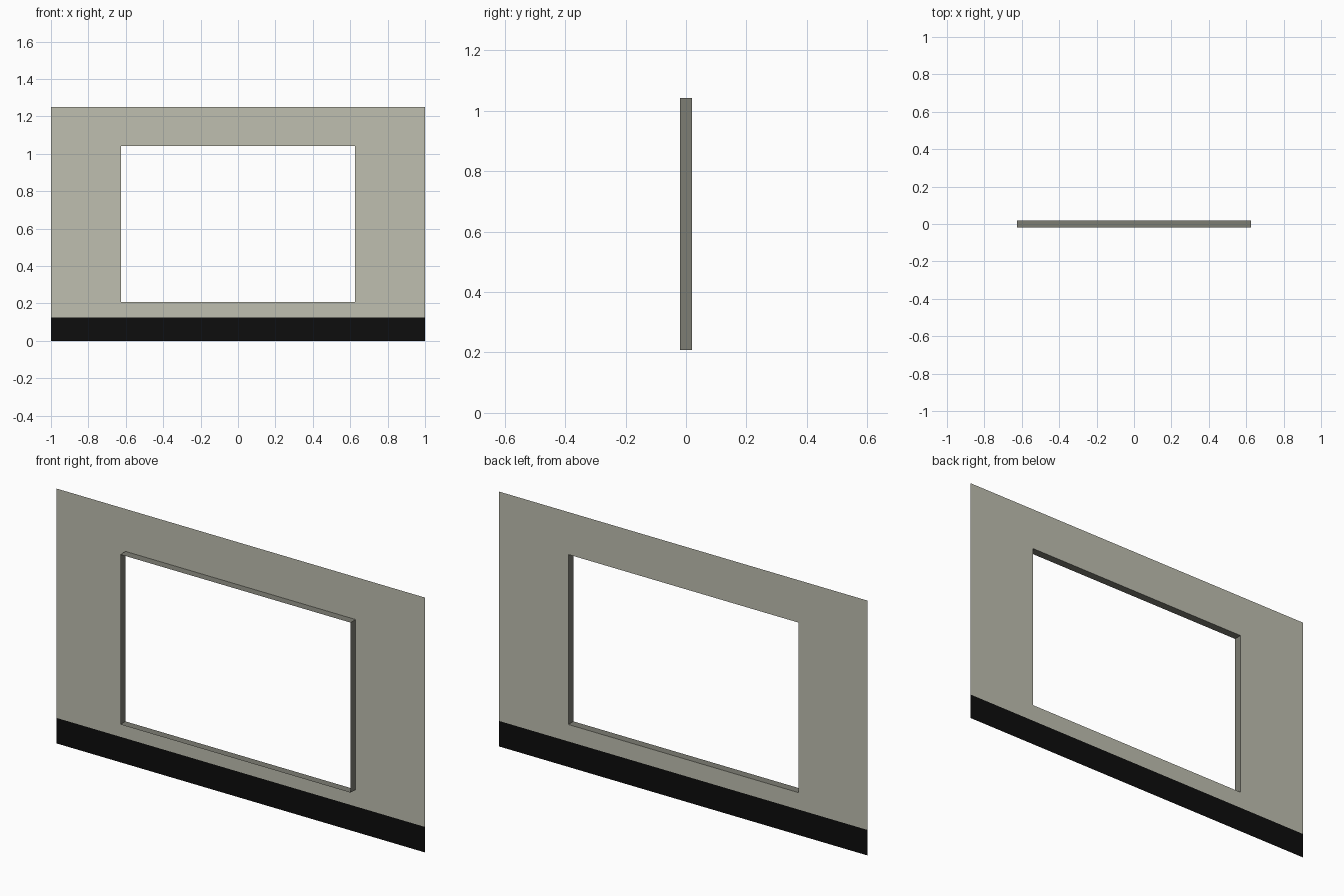
import bpy
import bmesh

cube = bpy.data.objects.get("Cube")
if cube:
    bpy.data.objects.remove(cube, do_unlink=True)

# Overall sizes
HALF_W, TOP, BASE = 1.0, 1.25, 0.125
OPEN_X, OPEN_LOW, OPEN_HIGH = 0.625, 0.208, 1.042
FRONT, BACK = -0.02, 0.02


def material(name, color):
    mat = bpy.data.materials.new(name)
    mat.use_nodes = True
    mat.diffuse_color = color
    mat.node_tree.nodes["Principled BSDF"].inputs["Base Color"].default_value = color
    return mat


def build(name, quads, mat):
    """Make one object from quads, welding shared corners."""
    bm = bmesh.new()
    for quad in quads:
        bm.faces.new([bm.verts.new(p) for p in quad])
    bmesh.ops.remove_doubles(bm, verts=bm.verts, dist=0.0001)
    mesh = bpy.data.meshes.new(name)
    bm.to_mesh(mesh)
    bm.free()
    mesh.materials.append(mat)
    obj = bpy.data.objects.new(name, mesh)
    bpy.context.collection.objects.link(obj)
    return obj


def panel(x0, x1, z0, z1):
    """Upright quad on the wall plane, facing the front."""
    return [(x0, BACK, z0), (x1, BACK, z0), (x1, BACK, z1), (x0, BACK, z1)]


plaster = material("warm grey plaster", (0.52, 0.52, 0.435, 1))
reveal = material("dark grey reveal", (0.205, 0.205, 0.172, 1))
black = material("black skirting", (0.004, 0.004, 0.004, 1))

# Wall sheet: a three by three grid with the middle cell left open
xs = [-HALF_W, -OPEN_X, OPEN_X, HALF_W]
zs = [BASE, OPEN_LOW, OPEN_HIGH, TOP]
build("wall", [panel(xs[i], xs[i + 1], zs[j], zs[j + 1])
               for i in range(3) for j in range(3) if (i, j) != (1, 1)], plaster)

# Skirting band along the floor
build("skirting", [panel(-HALF_W, HALF_W, 0, BASE)], black)

# Thin window reveal standing forward from the edge of the opening
corners = [(-OPEN_X, OPEN_LOW), (OPEN_X, OPEN_LOW), (OPEN_X, OPEN_HIGH), (-OPEN_X, OPEN_HIGH)]
sides = []
for (xa, za), (xb, zb) in zip(corners, corners[1:] + corners[:1]):
    sides.append([(xa, FRONT, za), (xb, FRONT, zb), (xb, BACK, zb), (xa, BACK, za)])
build("window_reveal", sides, reveal)
